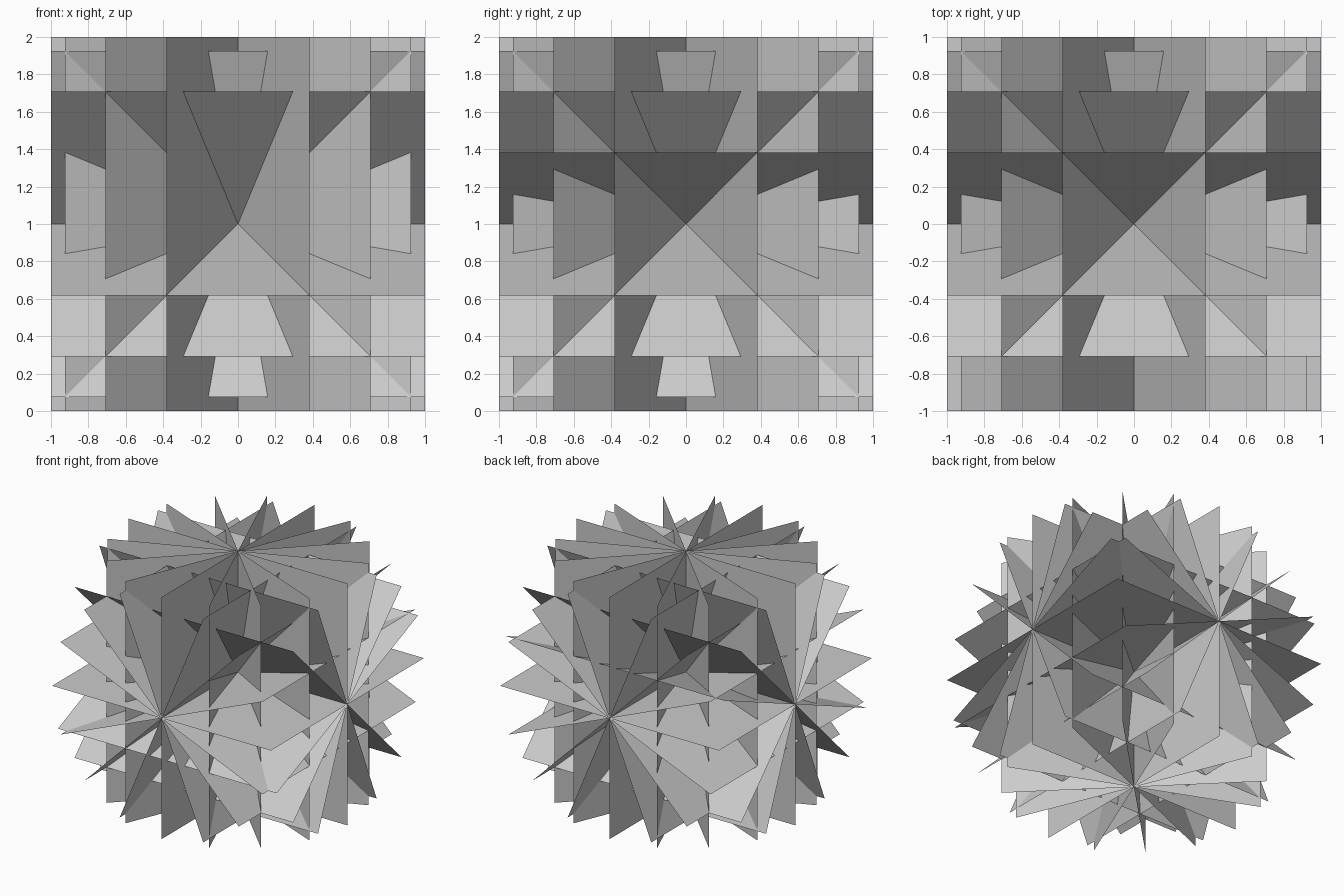
import bpy
import bmesh
import math
from mathutils import Matrix

if "Cube" in bpy.data.objects:
    bpy.data.objects.remove(bpy.data.objects["Cube"], do_unlink=True)

STEP = math.pi / 8
CENTRE = Matrix.Translation((0, 0, 1))

# Single plain grey
grey = bpy.data.materials.new("plain_grey")
grey.use_nodes = True
colour = (0.6, 0.6, 0.6, 1)
grey.diffuse_color = colour
grey.node_tree.nodes["Principled BSDF"].inputs["Base Color"].default_value = colour


def fan(name, axis, start, steps):
    """Square sheets through the centre, turned about one axis."""
    bm = bmesh.new()
    for k in steps:
        turn = CENTRE @ Matrix.Rotation(k * STEP, 4, axis) @ start
        bmesh.ops.create_grid(bm, x_segments=1, y_segments=1, size=1, matrix=turn)
    mesh = bpy.data.meshes.new(name)
    bm.to_mesh(mesh)
    bm.free()
    mesh.materials.append(grey)
    obj = bpy.data.objects.new(name, mesh)
    bpy.context.collection.objects.link(obj)
    return obj


flat = Matrix.Identity(4)
upright = Matrix.Rotation(math.pi / 2, 4, 'X')

# Fan about the side-to-side axis, with its last sheet left out
fan("sheets_about_x", 'X', flat, range(7))
# Fan about the front-to-back axis; its level sheet is already in the first fan
fan("sheets_about_y", 'Y', flat, range(1, 8))
# Fan about the vertical axis, without the two sheets shared with the others
fan("sheets_about_z", 'Z', upright, [1, 2, 3, 5, 6, 7])
